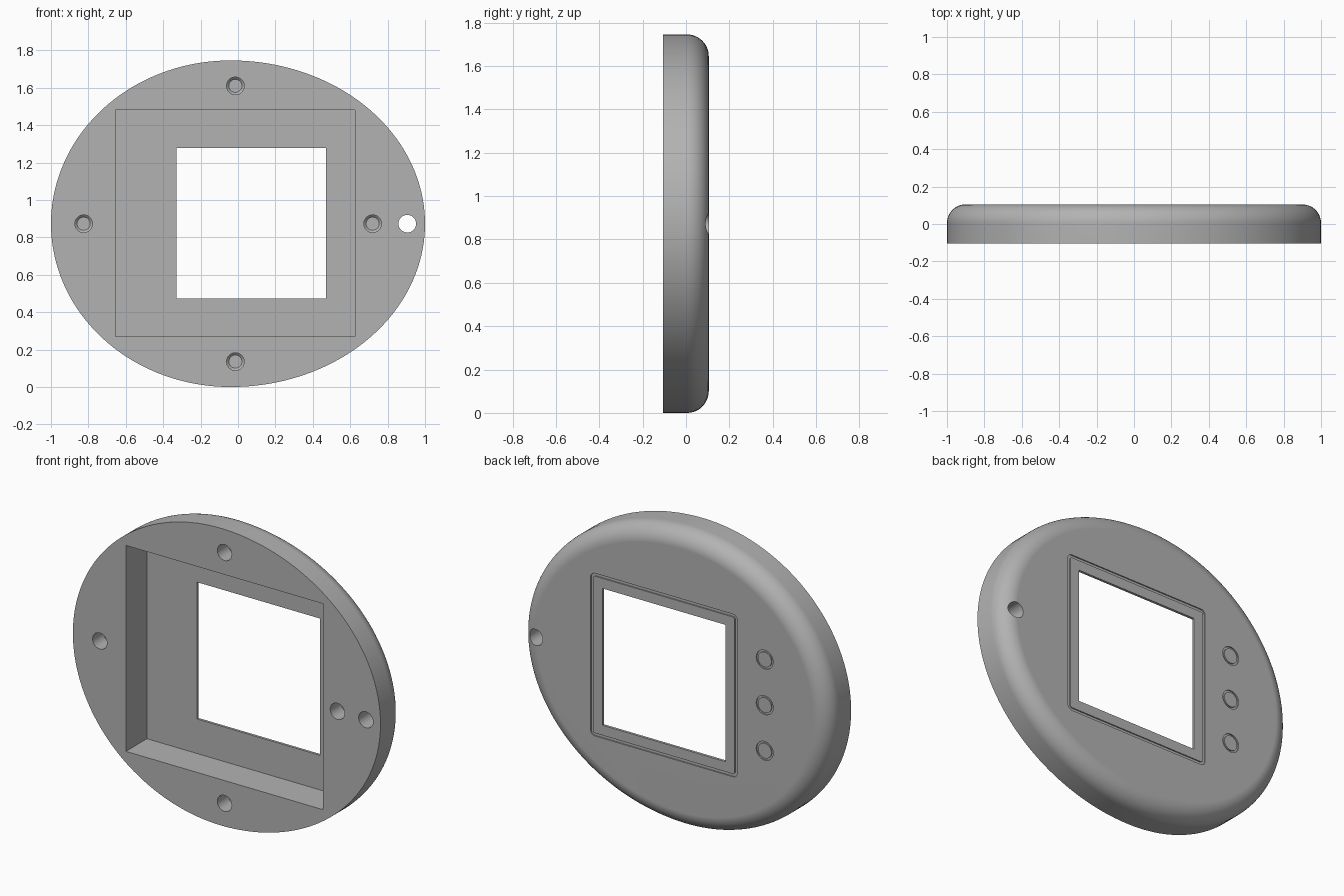
import bpy, bmesh, math
from mathutils import Vector

cube = bpy.data.objects.get("Cube")
if cube:
    bpy.data.objects.remove(cube, do_unlink=True)

FRONT, BACK, MID_Z = -0.105, 0.105, 0.873
FILLET = 0.1

grey = bpy.data.materials.new("plain grey")
grey.use_nodes = True
colour = (0.45, 0.45, 0.45, 1)
grey.diffuse_color = colour
grey.node_tree.nodes["Principled BSDF"].inputs["Base Color"].default_value = colour


def loft(name, rings, closed=False):
    """Skin a list of (outline, y) rings; cap the ends or join them in a loop."""
    bm = bmesh.new()
    loops = [[bm.verts.new((x, y, z)) for x, z in pts] for pts, y in rings]
    pairs = list(zip(loops, loops[1:]))
    if closed:
        pairs.append((loops[-1], loops[0]))
    else:
        bm.faces.new(loops[0])
        bm.faces.new(loops[-1])
    for a, b in pairs:
        for i in range(len(a)):
            j = (i + 1) % len(a)
            bm.faces.new((a[i], a[j], b[j], b[i]))
    bmesh.ops.recalc_face_normals(bm, faces=bm.faces)
    mesh = bpy.data.meshes.new(name)
    bm.to_mesh(mesh)
    bm.free()
    mesh.materials.append(grey)
    obj = bpy.data.objects.new(name, mesh)
    bpy.context.collection.objects.link(obj)
    return obj


def egg(inset, n=160):
    """Two half ellipses meeting at the tallest point, moved inward by inset."""
    pts = []
    for i in range(n):
        t = 2 * math.pi * i / n
        c, s = math.cos(t), math.sin(t)
        a, b = (1.04 if c > 0 else 0.96), 0.873
        normal = Vector((c / a, s / b)).normalized()
        pts.append((-0.04 + a * c - inset * normal.x, MID_Z + b * s - inset * normal.y))
    return pts


def circle(x, z, r, n=40):
    return [(x + r * math.cos(2 * math.pi * i / n), z + r * math.sin(2 * math.pi * i / n))
            for i in range(n)]


def rectangle(x0, x1, z0, z1, r=0.0, steps=6):
    if not r:
        return [(x0, z0), (x1, z0), (x1, z1), (x0, z1)]
    pts = []
    corners = [(x1 - r, z1 - r), (x0 + r, z1 - r), (x0 + r, z0 + r), (x1 - r, z0 + r)]
    for k, (cx, cz) in enumerate(corners):
        for i in range(steps + 1):
            t = math.pi / 2 * (k + i / steps)
            pts.append((cx + r * math.cos(t), cz + r * math.sin(t)))
    return pts


def groove(name, outer, inner, depth):
    y0, y1 = BACK - depth, BACK + 0.05
    return loft(name, [(outer, y0), (outer, y1), (inner, y1), (inner, y0)], closed=True)


# Plate with a rounded back rim
rings = [(egg(0), FRONT)]
for i in range(13):
    t = math.pi / 2 * i / 12
    rings.append((egg(FILLET * (1 - math.cos(t))), BACK - FILLET + FILLET * math.sin(t)))
plate = loft("cover_plate", rings)

cutters = []

# Deep front pocket and the window through its floor
pocket = rectangle(-0.655, 0.625, 0.27, 1.48)
window = rectangle(-0.33, 0.47, 0.473, 1.277)
cutters.append(loft("pocket_cutter", [(pocket, FRONT - 0.1), (pocket, BACK - 0.015)]))
cutters.append(loft("window_cutter", [(window, -0.3), (window, 0.3)]))

# Blind screw holes with a narrowed end
for x, z in [(-0.825, MID_Z), (0.72, MID_Z), (-0.014, 1.61), (-0.014, 0.136)]:
    cutters.append(loft("screw_hole_cutter", [
        (circle(x, z, 0.047), FRONT - 0.1), (circle(x, z, 0.047), FRONT + 0.1),
        (circle(x, z, 0.035), FRONT + 0.112)]))

# Cable hole right through the rim
cable = circle(0.905, MID_Z, 0.047)
cutters.append(loft("cable_hole_cutter", [(cable, -0.3), (cable, 0.3)]))

# Shallow grooves on the back: window frame and three buttons
cutters.append(groove("frame_groove_cutter",
                      rectangle(-0.407, 0.547, 0.397, 1.353, 0.03),
                      rectangle(-0.39, 0.53, 0.414, 1.336, 0.013), 0.007))
for k in (-1, 0, 1):
    z = MID_Z + 0.268 * k
    cutters.append(groove("button_groove_cutter",
                          circle(-0.585, z, 0.055), circle(-0.585, z, 0.044), 0.007))

# Cut everything, then remove the cutters
bpy.context.view_layer.objects.active = plate
for cutter in cutters:
    cutter.hide_render = True
    mod = plate.modifiers.new("cut", "BOOLEAN")
    mod.operation, mod.solver, mod.object = "DIFFERENCE", "EXACT", cutter
    bpy.ops.object.modifier_apply(modifier=mod.name)
for cutter in cutters:
    bpy.data.objects.remove(cutter, do_unlink=True)

# Smooth rim, crisp cut edges
bpy.ops.object.select_all(action="DESELECT")
plate.select_set(True)
bpy.ops.object.shade_smooth_by_angle(angle=math.radians(30))
weighted = plate.modifiers.new("weighted normals", "WEIGHTED_NORMAL")
weighted.keep_sharp = True
